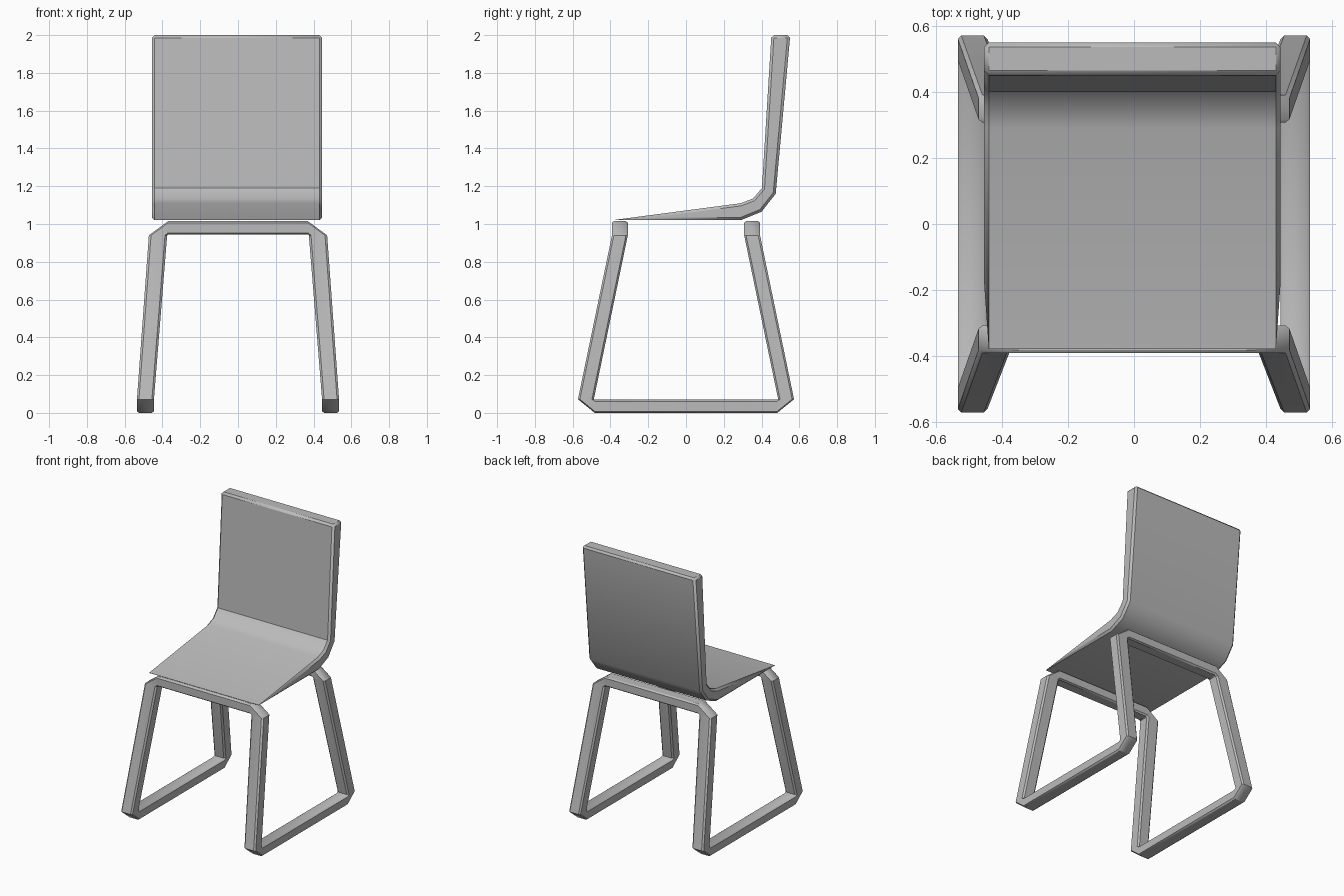
import bpy, bmesh, math

cube = bpy.data.objects.get("Cube")
if cube:
    bpy.data.objects.remove(cube, do_unlink=True)

grey = bpy.data.materials.new("light grey")
grey.use_nodes = True
colour = (0.5, 0.5, 0.5, 1)
grey.diffuse_color = colour
grey.node_tree.nodes["Principled BSDF"].inputs["Base Color"].default_value = colour


def finish(bm, name):
    bmesh.ops.recalc_face_normals(bm, faces=bm.faces)
    mesh = bpy.data.meshes.new(name)
    bm.to_mesh(mesh)
    bm.free()
    mesh.materials.append(grey)
    obj = bpy.data.objects.new(name, mesh)
    bpy.context.collection.objects.link(obj)
    bpy.ops.object.select_all(action="DESELECT")
    obj.select_set(True)
    bpy.context.view_layer.objects.active = obj
    bpy.ops.object.shade_smooth_by_angle(angle=math.radians(35))
    return obj


# Seat and backrest: one bent side profile (y, z) extruded across the width
profile = [(-0.393, 1.02), (0.29, 1.02), (0.40, 1.065), (0.475, 1.16),
           (0.552, 2.0), (0.452, 2.0), (0.402, 1.19), (0.355, 1.135), (0.29, 1.11)]
bm = bmesh.new()
face = bm.faces.new([bm.verts.new((-0.455, y, z)) for y, z in profile])
side = bmesh.ops.extrude_face_region(bm, geom=[face])
bmesh.ops.translate(bm, vec=(0.9, 0, 0),
                    verts=[v for v in side["geom"] if isinstance(v, bmesh.types.BMVert)])
seat = finish(bm, "seat_and_backrest")
bevel = seat.modifiers.new("edge_chamfer", "BEVEL")
bevel.width = 0.014
bevel.segments = 1
bevel.limit_method = "ANGLE"
bevel.angle_limit = math.radians(60)

# Frame: a closed bar with a chamfered square section, swept through crossbars,
# splayed legs and floor runners. Corners run (inner, front), (outer, front),
# (outer, back), (inner, back) for the quarter at +x, -y.
bar_end = [(0.37, -0.392, 0.945), (0.37, -0.392, 1.015),
           (0.37, -0.308, 1.015), (0.37, -0.308, 0.945)]
leg_top = [(0.375, -0.392, 0.94), (0.472, -0.392, 0.94),
           (0.472, -0.308, 0.94), (0.375, -0.308, 0.94)]
leg_foot = [(0.445, -0.572, 0.072), (0.535, -0.572, 0.072),
            (0.535, -0.488, 0.072), (0.445, -0.488, 0.072)]
runner_end = [(0.445, -0.483, 0), (0.535, -0.483, 0),
              (0.535, -0.483, 0.07), (0.445, -0.483, 0.07)]
quarter = [bar_end, leg_top, leg_foot, runner_end]


def section(bm, corners, sx, sy, cut=0.12):
    ring = []
    for i, corner in enumerate(corners):
        for other in (corners[i - 1], corners[(i + 1) % 4]):
            x, y, z = (a + (b - a) * cut for a, b in zip(corner, other))
            ring.append(bm.verts.new((x * sx, y * sy, z)))
    return ring


bm = bmesh.new()
rings = []
for sx, sy, order in ((1, 1, 1), (1, -1, -1), (-1, -1, 1), (-1, 1, -1)):
    rings += [section(bm, corners, sx, sy) for corners in quarter[::order]]
for i, ring in enumerate(rings):
    after = rings[(i + 1) % len(rings)]
    for j in range(8):
        k = (j + 1) % 8
        bm.faces.new((ring[j], ring[k], after[k], after[j]))
finish(bm, "leg_frame")
